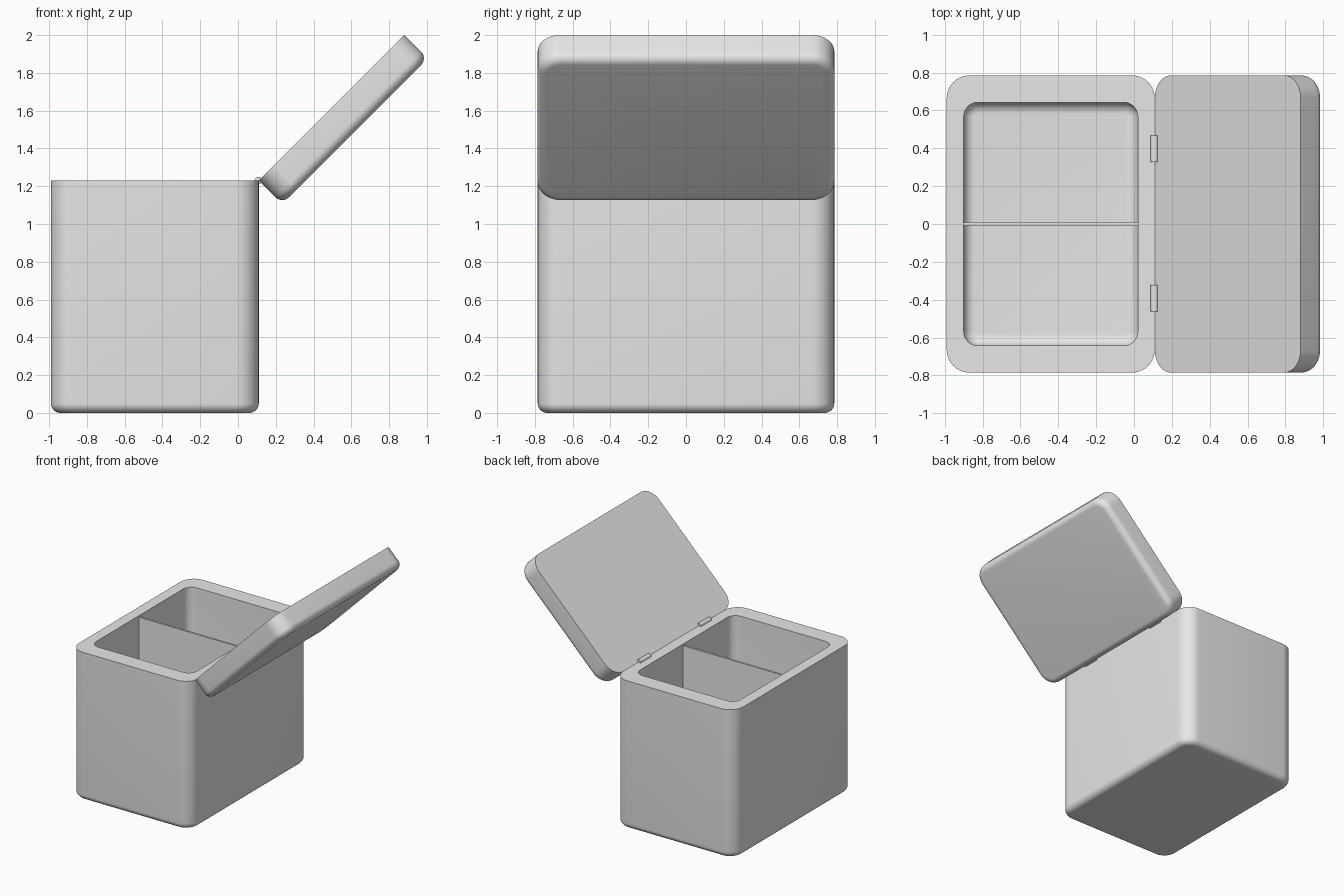
import bpy, bmesh, math
from mathutils import Matrix

if "Cube" in bpy.data.objects:
    bpy.data.objects.remove(bpy.data.objects["Cube"])

grey = bpy.data.materials.new("plain grey")
grey.diffuse_color = (0.8, 0.8, 0.8, 1)
grey.use_nodes = True
grey.node_tree.nodes["Principled BSDF"].inputs["Base Color"].default_value = grey.diffuse_color


def finish(name, bm):
    bmesh.ops.recalc_face_normals(bm, faces=bm.faces)
    mesh = bpy.data.meshes.new(name)
    bm.to_mesh(mesh)
    bm.free()
    mesh.materials.append(grey)
    ob = bpy.data.objects.new(name, mesh)
    bpy.context.collection.objects.link(ob)
    bpy.ops.object.select_all(action='DESELECT')
    ob.select_set(True)
    bpy.context.view_layer.objects.active = ob
    bpy.ops.object.shade_smooth_by_angle(angle=math.radians(35))
    return ob


def ring(bm, x0, x1, hy, r, z, steps=10):
    """Rounded rectangle loop of vertices at height z."""
    verts = []
    corners = ((x1 - r, hy - r), (x0 + r, hy - r), (x0 + r, r - hy), (x1 - r, r - hy))
    for i, (cx, cy) in enumerate(corners):
        for k in range(steps + 1):
            a = math.pi / 2 * (i + k / steps)
            verts.append(bm.verts.new((cx + r * math.cos(a), cy + r * math.sin(a), z)))
    return verts


def fillet_rings(bm, x0, x1, hy, r, z, f, steps=8):
    """Loops rounding a bottom edge, from the flat floor up to the wall."""
    rings = []
    for k in range(steps + 1):
        a = math.pi / 2 * k / steps
        d = f * (1 - math.sin(a))
        rings.append(ring(bm, x0 + d, x1 - d, hy - d, r - d, z + f * (1 - math.cos(a))))
    return rings


def skin(bm, rings):
    """Bridge successive loops and cap both ends."""
    n = len(rings[0])
    for a, b in zip(rings, rings[1:]):
        for i in range(n):
            j = (i + 1) % n
            bm.faces.new((a[i], a[j], b[j], b[i]))
    bm.faces.new(rings[0])
    bm.faces.new(rings[-1])


# Box body: rounded outside, flat rim, rounded cavity
TOP = 1.23
bm = bmesh.new()
outer = fillet_rings(bm, -0.99, 0.11, 0.785, 0.12, 0, 0.05)
outer.append(ring(bm, -0.99, 0.11, 0.785, 0.12, TOP))
inner = fillet_rings(bm, -0.90, 0.02, 0.643, 0.075, 0.1, 0.06)
inner.append(ring(bm, -0.90, 0.02, 0.643, 0.075, TOP))
skin(bm, outer + inner[::-1])
finish("box_body", bm)

# Thin divider across the cavity
bm = bmesh.new()
bmesh.ops.create_cube(bm, size=1, matrix=Matrix.Translation((-0.44, 0, 0.65))
                      @ Matrix.Diagonal((0.93, 0.016, 1.13, 1)))
finish("divider", bm)

# Lid: flat inner face, rounded outer edge, swung open 45 degrees
bm = bmesh.new()
rings = fillet_rings(bm, 0, 1.09, 0.785, 0.12, -0.175, 0.05)
rings.append(ring(bm, 0, 1.09, 0.785, 0.12, 0))
skin(bm, rings)
lid = finish("lid", bm)
lid.location = (0.11, 0, TOP)
lid.rotation_euler = (0, -math.pi / 4, 0)

# Hinge barrels
for name, y in (("hinge_front", -0.393), ("hinge_back", 0.397)):
    bm = bmesh.new()
    bmesh.ops.create_cone(bm, cap_ends=True, segments=24, radius1=0.02, radius2=0.02, depth=0.14,
                          matrix=Matrix.Translation((0.108, y, TOP))
                          @ Matrix.Rotation(math.pi / 2, 4, 'X'))
    finish(name, bm)
